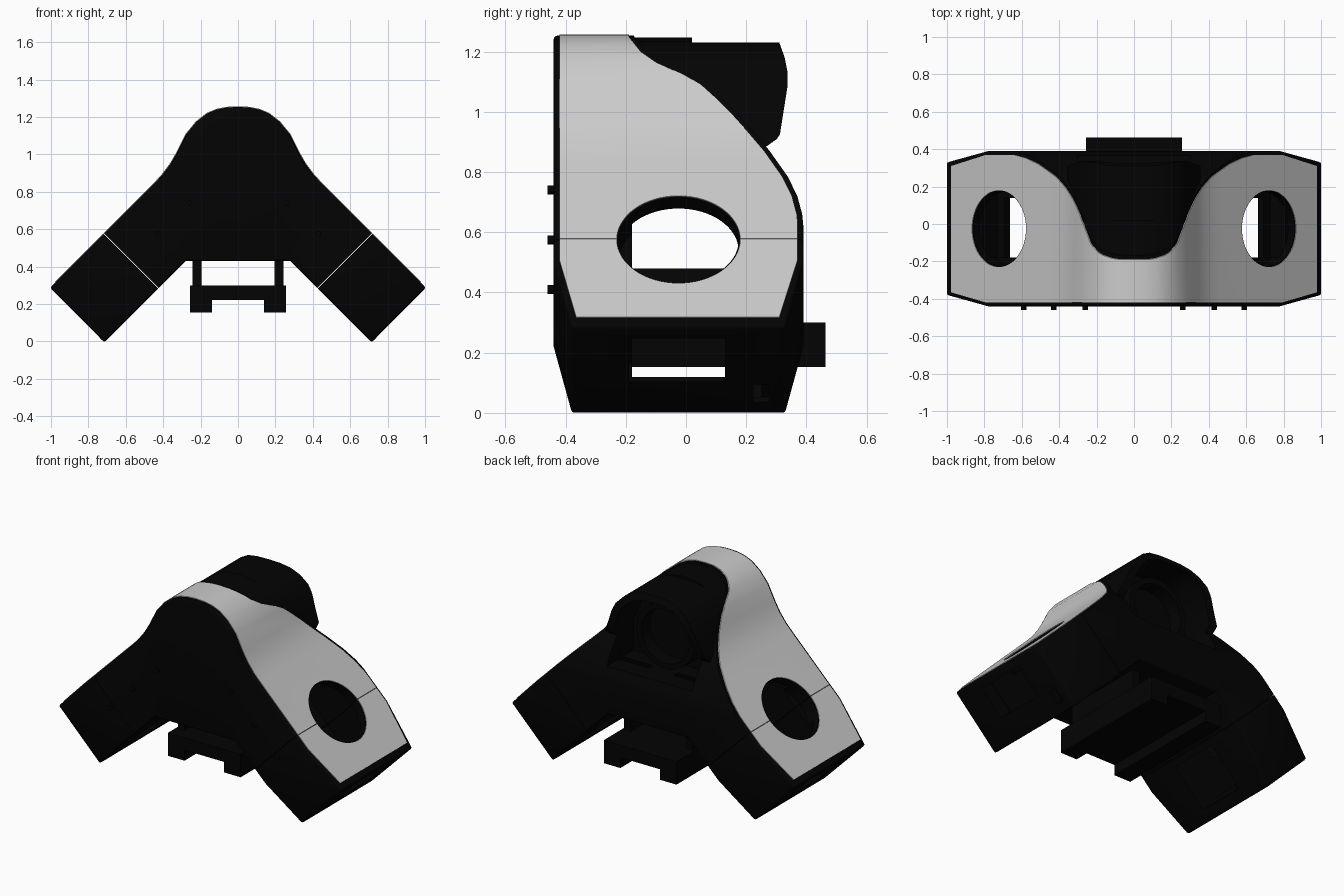
import bpy, bmesh, math
from mathutils import Vector

if "Cube" in bpy.data.objects:
    bpy.data.objects.remove(bpy.data.objects["Cube"])

black = bpy.data.materials.new("black_polymer")
black.diffuse_color = (0.001, 0.001, 0.001, 1)
black.use_nodes = True
black.node_tree.nodes["Principled BSDF"].inputs["Base Color"].default_value = black.diffuse_color


def make(name, bm, mat=None):
    bmesh.ops.recalc_face_normals(bm, faces=bm.faces)
    me = bpy.data.meshes.new(name)
    bm.to_mesh(me)
    bm.free()
    ob = bpy.data.objects.new(name, me)
    bpy.context.collection.objects.link(ob)
    if mat:
        me.materials.append(mat)
    return ob


def prism(name, pts, axis, a, b, mat=None):
    """Extrude a profile: axis 'x' takes (y, z) points, axis 'y' takes (x, z)."""
    bm = bmesh.new()
    def co(p, t):
        return (t, p[0], p[1]) if axis == 'x' else (p[0], t, p[1])
    r0 = [bm.verts.new(co(p, a)) for p in pts]
    r1 = [bm.verts.new(co(p, b)) for p in pts]
    bm.faces.new(r0)
    bm.faces.new(r1)
    for i in range(len(pts)):
        j = (i + 1) % len(pts)
        bm.faces.new((r0[i], r0[j], r1[j], r1[i]))
    return make(name, bm, mat)


def loft(name, half, mat=None):
    """Join stations (upper, lower, y_front, y_back), mirrored in x."""
    left = [((-u[0], u[1]), (-l[0], l[1]), f, b) for u, l, f, b in half[:0:-1]]
    bm = bmesh.new()
    rings = []
    for u, l, f, b in left + half:
        rings.append([bm.verts.new((p[0], y, p[1])) for p, y in ((u, f), (u, b), (l, b), (l, f))])
    for r, s in zip(rings, rings[1:]):
        for i in range(4):
            j = (i + 1) % 4
            bm.faces.new((r[i], r[j], s[j], s[i]))
    bm.faces.new(rings[0])
    bm.faces.new(rings[-1])
    return make(name, bm, mat)


def box(name, c, size, rot=0.0, mat=None):
    bm = bmesh.new()
    bmesh.ops.create_cube(bm, size=1)
    for v in bm.verts:
        v.co = Vector(v.co) * Vector(size)
    ob = make(name, bm, mat)
    ob.location, ob.rotation_euler = c, (0, rot, 0)
    return ob


def cyl(name, c, r, depth, rot, mat=None, n=64):
    bm = bmesh.new()
    bmesh.ops.create_cone(bm, cap_ends=True, segments=n, radius1=r, radius2=r, depth=depth)
    ob = make(name, bm, mat)
    ob.location, ob.rotation_euler = c, rot
    return ob


def activate(ob):
    bpy.ops.object.select_all(action='DESELECT')
    ob.select_set(True)
    bpy.context.view_layer.objects.active = ob


def cut(ob, cutter, op='DIFFERENCE'):
    m = ob.modifiers.new("cut", 'BOOLEAN')
    m.object, m.operation, m.solver = cutter, op, 'EXACT'
    bpy.context.view_layer.update()
    activate(ob)
    bpy.ops.object.modifier_apply(modifier=m.name)
    bpy.data.objects.remove(cutter)


def smooth(ob, deg=30):
    activate(ob)
    bpy.ops.object.shade_smooth_by_angle(angle=math.radians(deg))


def mirrored(pts):
    return [(-x, z) for x, z in pts] + [(x, z) for x, z in reversed(pts) if x > 0]


# Arch outline from the crown to the arm tip
ARCH = [(0, 1.253), (.06, 1.25), (.115, 1.239), (.165, 1.218), (.222, 1.174), (.277, 1.107), (.327, 1.007),
        (.362, .947), (.407, .887), (.452, .84), (.788, .504), (1.005, .287)]


def offset_arch(d):
    out = []
    for i, p in enumerate(ARCH):
        a, b = ARCH[max(i - 1, 0)], ARCH[min(i + 1, len(ARCH) - 1)]
        t = Vector((b[0] - a[0], b[1] - a[1])).normalized()
        n = Vector((-t.y, t.x)) if i else Vector((0, 1))
        out.append((p[0] + n.x * d, p[1] + n.y * d))
    return out


def back_cutter(dy):
    curve = [(-.19, 1.25), (-.15, 1.2), (-.1, 1.165), (0, 1.12), (.05, 1.09), (.1, 1.045), (.15, .995),
             (.2, .94), (.26, .87), (.32, .785), (.352, .72), (.368, .66), (.373, .61)]
    return prism("c", [(-.19 + dy, 1.5)] + [(y + dy, z) for y, z in curve] + [(.7, .61), (.7, 1.5)], 'x', -1.3, 1.3)


# Main body: arch with tapered arm ends
last = len(ARCH) - 3
stations = [(p, (.28 * i / last, .43), -.44, .39) for i, p in enumerate(ARCH[:last + 1])]
stations += [(ARCH[-2], (.497, .213), -.44, .39), (ARCH[-1], (.715, -.005), -.38, .33)]
body = loft("body_shell", stations, black)
bev = body.modifiers.new("bevel", 'BEVEL')
bev.width, bev.segments, bev.limit_method, bev.angle_limit = .012, 3, 'ANGLE', math.radians(50)
activate(body)
bpy.ops.object.modifier_apply(modifier="bevel")
cut(body, back_cutter(.018))
# Hollow interior running from arm to arm
cut(body, loft("c", [((0, .705), (0, .48), -.18, .25), ((.42, .80), (.30, .48), -.18, .25),
                     ((.955, .265), (.73, .04), -.18, .25)]))

# Grey cover plate over the arch
top, low = offset_arch(.004), offset_arch(-.02)
ps = [(top[i], low[i], -.42, .37) for i in range(last + 2)]
ps.append(((.979, .319), (.96, .30), -.365, .31))
plate = loft("cover_plate", ps)
cut(plate, back_cutter(0))

# Openings in both arms
q = math.pi / 4
for s in (-1, 1):
    cut(plate, cyl("c", (s * .72, -.025, .575), .205, .3, (0, s * q, 0)))
    cut(body, cyl("c", (s * .72, -.025, .575), .2, .2, (0, s * q, 0)))
    cut(body, box("c", (s * .56, -.02, .15), (.29, .32, .14), s * q))
    cut(body, box("c", (s * .89, -.03, .18), (.16, .32, .2), s * q))
    cut(body, box("c", (s * .78, .25, .07), (.03, .05, .08), s * q))
    for ob in (body, plate):
        cut(ob, box("c", (s * .573, 0, .432), (.002, 1.2, .7), s * q))

# Crown block behind the plate, and the eye hood
crown = prism("crown_block", mirrored([(.29, .95), (.29, 1.05), (.262, 1.115), (.21, 1.172), (.16, 1.21),
                                       (.1, 1.235), (0, 1.247)]), 'y', -.25, .02, black)
DOME = [(.355, .7), (.355, .92), (.32, 1.0), (.293, 1.07), (.26, 1.13), (.21, 1.18), (.15, 1.215), (.08, 1.228), (0, 1.23)]
hood = prism("eye_hood", mirrored(DOME), 'y', -.2, .5, black)
cut(hood, prism("c", [(-.15, .6), (-.15, 1.3), (.31, 1.3), (.31, 1.23), (.328, 1.18), (.338, 1.13), (.338, 1.09),
                      (.312, .925), (.302, .91), (.26, .88), (.2, .7), (.2, .6)], 'x', -1, 1), 'INTERSECT')
INNER = [(x * .85, .725 + (z - .7) * .88) for x, z in DOME]
for ob in (hood, body, crown):
    cut(ob, prism("c", mirrored(INNER), 'y', .1 if ob != crown else .015, .6))

# Eyepiece ring
eyepiece = cyl("eyepiece_ring", (0, .13, .935), .205, .16, (math.pi / 2, 0, 0), black)
cut(eyepiece, cyl("c", (0, .2, .935), .17, .16, (math.pi / 2, 0, 0)))

# Rail mount below, with two walls joining it to the body
prism("rail_mount", [(-.257, .153), (-.14, .153), (-.14, .22), (.14, .22), (.14, .153), (.257, .153),
                     (.257, .30), (-.257, .30)], 'y', -.34, .463, black)
for s, side in ((-1, "left"), (1, "right")):
    box("mount_wall_" + side, (s * .219, .01, .365), (.046, .54, .15), 0, black)
    # Locating pegs on the front face
    for i, (x, z) in enumerate(((.26, .74), (.43, .575), (.59, .41))):
        cyl(f"peg_{side}_{i}", (s * x, -.445, z), .015, .03, (math.pi / 2, 0, 0), black, 16)

for ob in (body, plate, crown, hood, eyepiece):
    smooth(ob)
